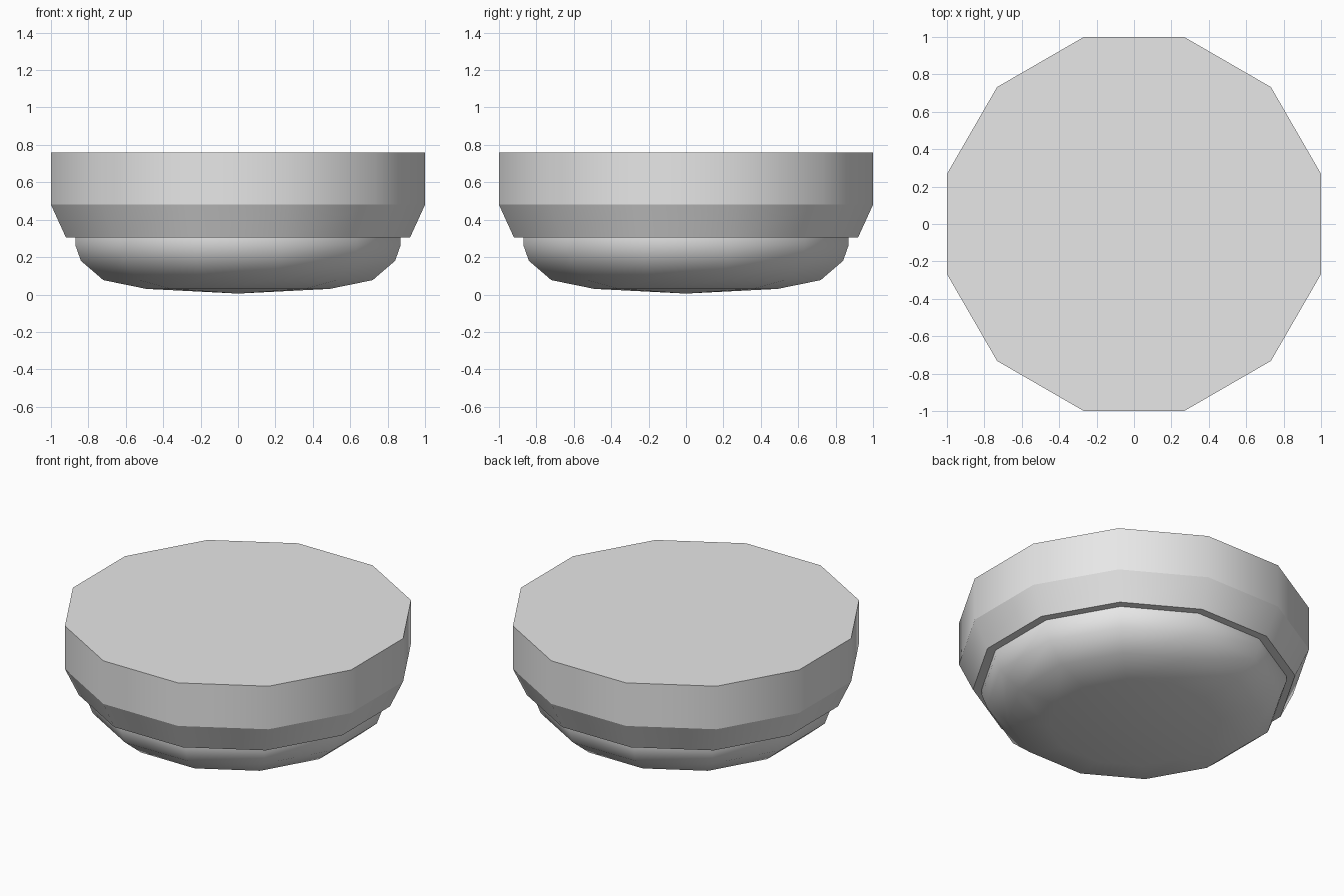
import bpy
import bmesh
import math

SIDES = 12
FLAT = 1 / math.cos(math.pi / SIDES)  # flat-to-centre distance to corner radius

cube = bpy.data.objects.get("Cube")
if cube:
    bpy.data.objects.remove(cube, do_unlink=True)

grey = bpy.data.materials.new("light_grey")
grey.use_nodes = True
colour = (0.8, 0.8, 0.8, 1)
grey.diffuse_color = colour
grey.node_tree.nodes["Principled BSDF"].inputs["Base Color"].default_value = colour


def turned_part(name, profile, sharp_rings=()):
    """Twelve-sided solid from (flat radius, height) points; zero radius is a tip."""
    bm = bmesh.new()
    rings = []
    for r, z in profile:
        if r == 0:
            rings.append([bm.verts.new((0, 0, z))] * SIDES)
            continue
        ring = []
        for i in range(SIDES):
            a = (i + 0.5) * math.tau / SIDES
            ring.append(bm.verts.new((r * FLAT * math.cos(a), r * FLAT * math.sin(a), z)))
        rings.append(ring)
    for low, high in zip(rings, rings[1:]):
        for i in range(SIDES):
            j = (i + 1) % SIDES
            corners = dict.fromkeys((low[i], low[j], high[j], high[i]))
            bm.faces.new(list(corners))
    # Close the open ends with flat caps
    for ring in (rings[0], rings[-1]):
        if ring[0] is not ring[1]:
            bm.faces.new(ring)
    bmesh.ops.recalc_face_normals(bm, faces=bm.faces)
    for face in bm.faces:
        face.smooth = True
    for k in sharp_rings:
        for i in range(SIDES):
            bm.edges.get((rings[k][i], rings[k][(i + 1) % SIDES])).smooth = False
    mesh = bpy.data.meshes.new(name)
    bm.to_mesh(mesh)
    bm.free()
    mesh.materials.append(grey)
    obj = bpy.data.objects.new(name, mesh)
    bpy.context.collection.objects.link(obj)
    return obj


# Upper drum with a tapered skirt and a flat underside
turned_part("upper_drum", [(0.92, 0.305), (1, 0.48), (1, 0.76)], (0, 1, 2))

# Rounded bowl below, with a very shallow conical bottom
turned_part("lower_bowl", [(0, 0.005), (0.49, 0.03), (0.72, 0.077), (0.84, 0.18),
                           (0.87, 0.265), (0.87, 0.305)], (5,))
